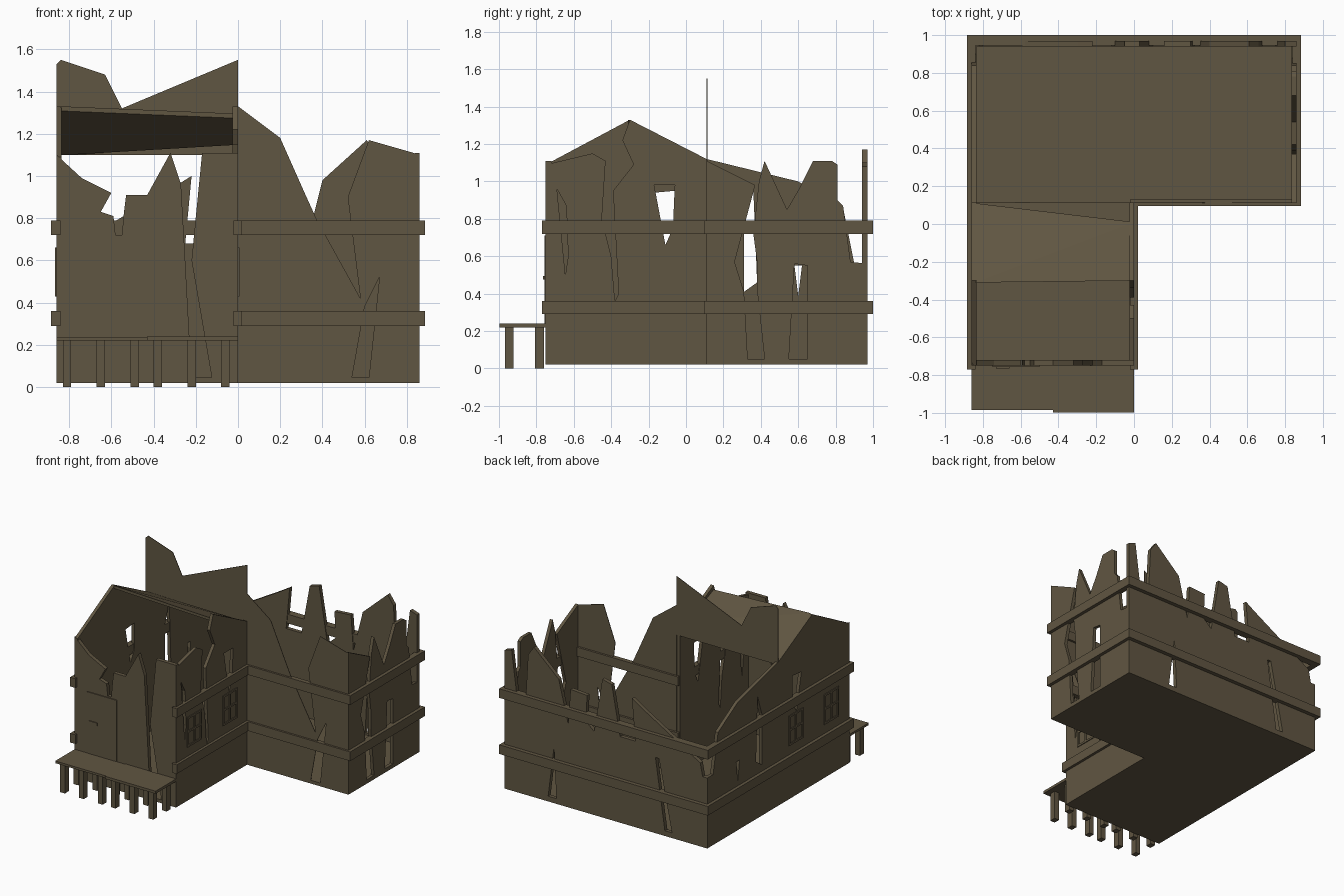
import bpy, bmesh, math
from mathutils import Matrix, Vector

if "Cube" in bpy.data.objects:
    bpy.data.objects.remove(bpy.data.objects["Cube"])

wood = bpy.data.materials.new("weathered brown")
wood.diffuse_color = (0.118, 0.093, 0.054, 1)
wood.use_nodes = True
wood.node_tree.nodes["Principled BSDF"].inputs["Base Color"].default_value = wood.diffuse_color
# local (u, v, depth) -> world for walls facing y, walls facing x, and floors
ROT = {'y': Matrix.Rotation(math.pi / 2, 4, 'X'),
       'x': Matrix.Rotation(math.pi / 2, 4, 'Z') @ Matrix.Rotation(math.pi / 2, 4, 'X'),
       'z': Matrix.Identity(4)}
AXIS = {'x': 0, 'y': 1, 'z': 2}


def add(name, mesh):
    mesh.materials.clear()
    mesh.materials.append(wood)
    ob = bpy.data.objects.new(name, mesh)
    bpy.context.collection.objects.link(ob)
    return ob


def slab(name, axis, lo, hi, outline, holes=()):
    """Flat broken panel from an outline with holes, between lo and hi on the axis."""
    cu = bpy.data.curves.new(name, 'CURVE')
    cu.dimensions = '2D'
    cu.fill_mode = 'BOTH'
    cu.extrude = (hi - lo) / 2
    for loop in [outline, *holes]:
        sp = cu.splines.new('POLY')
        sp.points.add(len(loop) - 1)
        for p, (u, v) in zip(sp.points, loop):
            p.co = (u, v, 0, 1)
        sp.use_cyclic_u = True
    tmp = bpy.data.objects.new(name, cu)
    bpy.context.collection.objects.link(tmp)
    bpy.context.view_layer.update()
    dg = bpy.context.evaluated_depsgraph_get()
    me = bpy.data.meshes.new_from_object(tmp.evaluated_get(dg))
    bpy.data.objects.remove(tmp)
    shift = Vector((0, 0, 0))
    shift[AXIS[axis]] = (lo + hi) / 2
    me.transform(Matrix.Translation(shift) @ ROT[axis])
    bm = bmesh.new()
    bm.from_mesh(me)
    bmesh.ops.remove_doubles(bm, verts=bm.verts, dist=1e-5)
    bmesh.ops.recalc_face_normals(bm, faces=bm.faces)
    for f in bm.faces:
        f.smooth = False
    bm.to_mesh(me)
    bm.free()
    return add(name, me)


def box(name, x0, x1, y0, y1, z0, z1):
    bm = bmesh.new()
    bmesh.ops.create_cube(bm, size=1)
    for v in bm.verts:
        v.co = ((x0 + x1) / 2 + v.co.x * (x1 - x0),
                (y0 + y1) / 2 + v.co.y * (y1 - y0),
                (z0 + z1) / 2 + v.co.z * (z1 - z0))
    me = bpy.data.meshes.new(name)
    bm.to_mesh(me)
    bm.free()
    return add(name, me)


# L-shaped floor
slab("floor", 'z', 0.02, 0.045, [(-.86, -.75), (0, -.75), (0, .11), (.86, .11), (.86, .97), (-.86, .97)])

# Left wall with gable and cracks
slab("left_wall", 'x', -.86, -.835,
     [(-.75, .02), (.97, .02), (.97, .56), (.9, .56), (.84, .86), (.6, 1.0), (.11, 1.12), (-.3, 1.33), (-.75, 1.09)],
     [[(-.17, .94), (-.06, .95), (-.06, .75), (-.11, .66)],
      [(.31, .41), (.38, .46), (.37, .72), (.36, .95), (.31, .8)],
      [(.58, .55), (.6, .39), (.62, .55)]])

# Back wall with broken spikes
slab("back_wall", 'y', .94, .97,
     [(-.86, .02), (.86, .02), (.86, 1.08), (.8, 1.1), (.75, .72), (.68, .75), (.66, 1.1), (.61, 1.17),
      (.4, .98), (.32, .66), (.3, .93), (.16, .92), (.17, .72), (.1, .66), (.03, 1.08), (-.05, 1.06),
      (-.12, .68), (-.25, .68), (-.22, 1.0), (-.3, .95), (-.8, .66), (-.82, .56), (-.86, .56)],
     [[(-.56, .06), (-.5, .06), (-.42, .6), (-.45, .6)], [(.42, .06), (.49, .06), (.44, .45)]])

# Right wall of the back wing, split by cracks
slab("right_wall", 'x', .835, .86,
     [(.11, .02), (.97, .02), (.97, .56), (.88, .57), (.84, .87), (.81, .9), (.81, 1.09), (.78, 1.11),
      (.68, 1.11), (.61, .97), (.54, .85), (.42, 1.11), (.39, 1.0), (.36, .72), (.38, .57), (.38, .42),
      (.42, .05), (.33, .05), (.31, .41), (.26, .57), (.37, .98), (.11, 1.11)],
     [[(.55, .05), (.65, .05), (.65, .55), (.58, .56)]])

# Thin wall facing front on the back wing
slab("inner_front_wall", 'y', .11, .114,
     [(0, .02), (.86, .02), (.86, 1.09), (.83, 1.11), (.62, 1.17), (.52, .9), (.58, .42), (.37, .8),
      (.32, .91), (.2, 1.18), (0, 1.33)],
     [[(.54, .045), (.62, .045), (.67, .52), (.6, .38)]])

# Thin jagged panel above the opening between the wings
slab("upper_panel", 'y', .11, .114,
     [(-.86, 1.1), (0, 1.1), (0, 1.55), (-.55, 1.32), (-.63, 1.48), (-.84, 1.55), (-.86, 1.53)])

# Right wall of the front wing with gable, crack and hole
slab("front_wing_right_wall", 'x', -.025, 0,
     [(-.75, .02), (.11, .02), (.11, 1.12), (-.3, 1.33), (-.34, 1.22), (-.28, 1.09), (-.39, .95), (-.36, .4),
      (-.38, .36), (-.4, .6), (-.45, .8), (-.43, 1.11), (-.5, 1.15), (-.75, 1.09)],
     [[(-.17, .98), (-.06, .98), (-.07, .75), (-.11, .66)],
      [(-.69, .96), (-.64, .87), (-.63, .6), (-.645, .5)]])

# Broken front wall, two pieces with a gap
slab("front_wall_left", 'y', -.75, -.72,
     [(-.86, .02), (-.2, .02), (-.23, .23), (-.25, .6), (-.27, .96), (-.32, 1.11), (-.43, .91), (-.53, .91),
      (-.54, .83), (-.55, .72), (-.58, .72), (-.59, .81), (-.65, .83), (-.6, .92), (-.74, .99), (-.86, 1.1)])
slab("front_wall_right", 'y', -.75, -.72,
     [(-.12, .02), (0, .02), (0, 1.11), (-.17, 1.11), (-.22, .6)])

# Remaining rear roof slope over the front wing
top = [(-.84, -.31, 1.33), (0, -.3, 1.295), (0, .01, 1.17), (-.84, .11, 1.12)]
bm = bmesh.new()
for x, y, z in top:
    bm.verts.new((x, y, z))
    bm.verts.new((x, y, z - .022))
bmesh.ops.convex_hull(bm, input=bm.verts)
me = bpy.data.meshes.new("roof_slope")
bm.to_mesh(me)
bm.free()
add("roof_slope", me)

# Two rows of rails around the outside
for z0 in (.29, .72):
    z1 = z0 + .07
    box("left_rail", -.885, -.84, -.77, 1.0, z0, z1)
    box("back_rail", -.885, .885, .945, 1.0, z0, z1)
    box("right_rail", .84, .885, .095, 1.0, z0, z1)
    box("inner_front_rail", -.02, .885, .095, .13, z0, z1)
    box("front_wing_rail", -.022, .02, -.77, .13, z0, z1)

# Windows on both sides of the front wing: four panes in a thin frame
for side, x0, x1 in (("left", -.866, -.86), ("right", 0, .006)):
    for y in (-.53, -.1):
        for dy in (-.08, 0, .08):
            box(side + "_window_upright", x0, x1, y + dy - .008, y + dy + .008, .43, .66)
        for z in (.43, .54, .645):
            box(side + "_window_bar", x0, x1, y - .08, y + .08, z, z + .015)

# Door with handle
box("door", -.75, -.5, -.757, -.75, .24, .71)
box("door_handle", -.73, -.66, -.764, -.757, .475, .495)

# Porch deck on paired posts
box("porch_deck_left", -.86, -.43, -.985, -.75, .22, .237)
box("porch_deck_right", -.43, 0, -.998, -.75, .22, .24)
for x in (-.81, -.65, -.49, -.38, -.22, -.06):
    for y in (-.945, -.782):
        box("porch_post", x - .02, x + .02, y - .024, y + .024, 0, .22)
